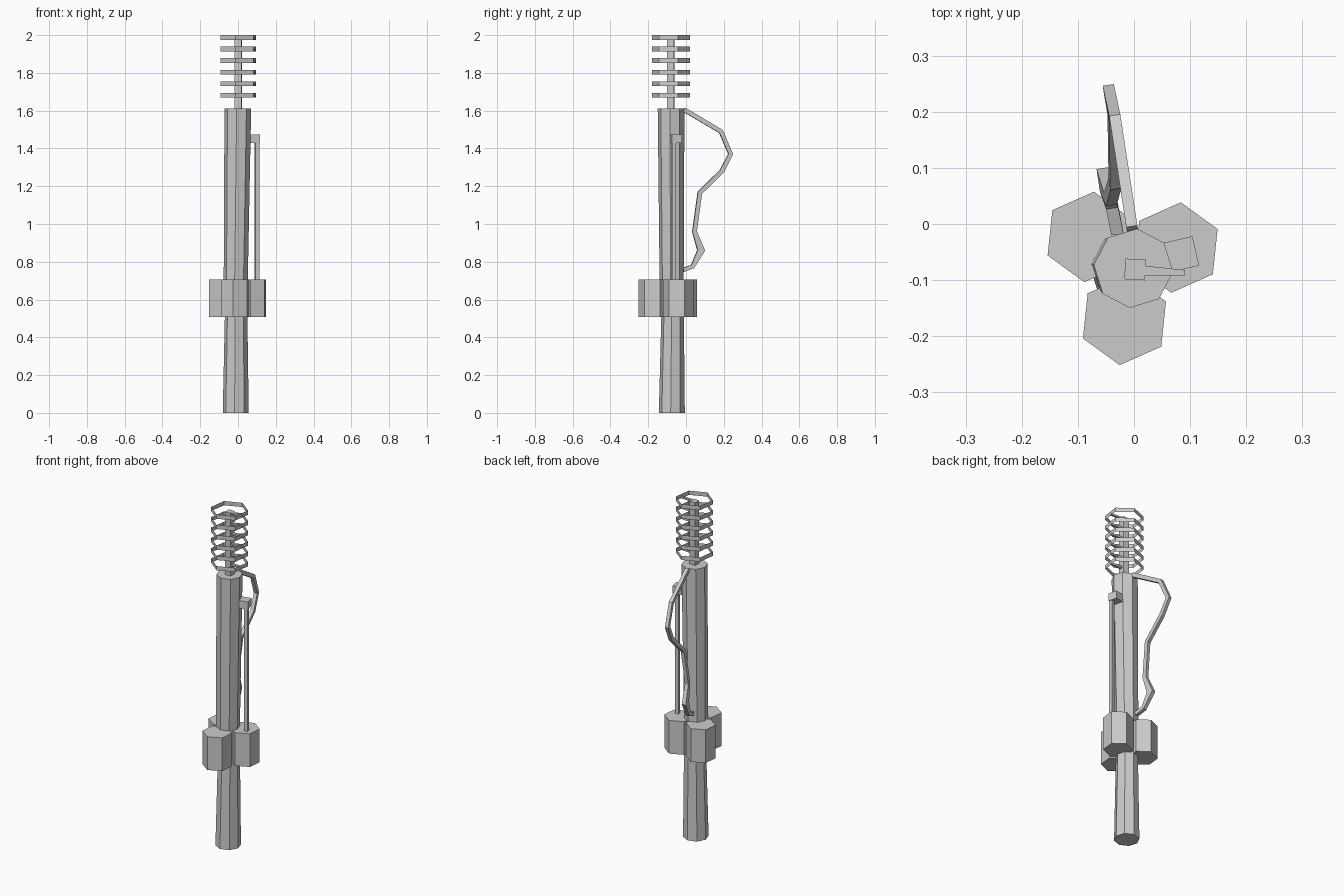
import bpy, math
from mathutils import Vector

if "Cube" in bpy.data.objects:
    bpy.data.objects.remove(bpy.data.objects["Cube"])

grey = bpy.data.materials.new("weathered grey")
grey.diffuse_color = (0.6, 0.6, 0.6, 1)
grey.use_nodes = True
grey.node_tree.nodes["Principled BSDF"].inputs["Base Color"].default_value = grey.diffuse_color


def make(name, verts, faces):
    me = bpy.data.meshes.new(name)
    me.from_pydata([tuple(v) for v in verts], [], faces)
    me.materials.append(grey)
    ob = bpy.data.objects.new(name, me)
    bpy.context.collection.objects.link(ob)
    return ob


def loft(name, loops, caps=True):
    """Skin a list of equal-length vertex loops."""
    n = len(loops[0])
    verts = [v for l in loops for v in l]
    faces = []
    for k in range(len(loops) - 1):
        for i in range(n):
            j = (i + 1) % n
            faces.append((k*n + i, k*n + j, k*n + n + j, k*n + n + i))
    if caps:
        faces.append(tuple(reversed(range(n))))
        faces.append(tuple(range(len(verts) - n, len(verts))))
    return make(name, verts, faces)


def ngon(cx, cy, z, r, n, phase):
    return [(cx + r*math.cos(math.radians(phase + 360*i/n)),
             cy + r*math.sin(math.radians(phase + 360*i/n)), z) for i in range(n)]


def tube(name, points, sizes, side):
    """Square tube along a path; each size is (half width, half depth)."""
    pts = [Vector(p) for p in points]
    side = Vector(side).normalized()
    loops = []
    for i, p in enumerate(pts):
        a = (p - pts[i-1]).normalized() if i > 0 else Vector()
        b = (pts[i+1] - p).normalized() if i < len(pts) - 1 else Vector()
        up = side.cross((a + b).normalized()).normalized()
        w, d = sizes[i]
        loops.append([p - side*w - up*d, p + side*w - up*d,
                      p + side*w + up*d, p - side*w + up*d])
    return loft(name, loops)


# Slightly uneven octagonal pole
loft("pole", [ngon(cx, cy, z, r, 8, 40) for cx, cy, z, r in (
    (-0.012, -0.075, 0.0, 0.069), (-0.010, -0.071, 0.51, 0.060),
    (-0.012, -0.076, 0.70, 0.064), (-0.001, -0.079, 1.612, 0.071))])

# Three hexagonal canisters clustered round the pole
for i, (cx, cy) in enumerate(((0.075, -0.042), (-0.08, -0.023), (-0.017, -0.171))):
    loft("canister_%d" % (i + 1),
         [ngon(cx, cy, z, 0.081, 6, 24) for z in (0.508, 0.705)])

# Thin side conduit with its bracket block
loft("conduit", [ngon(0.101, -0.065, z, 0.015, 4, 58) for z in (0.70, 1.44)])
loft("conduit_bracket", [ngon(0.084, -0.054, z, 0.038, 4, 58) for z in (1.43, 1.475)])

# Antenna mast, ribbon rings and their spokes
loft("mast", [ngon(0.002, -0.081, z, 0.026, 4, 42) for z in (1.60, 1.985)])
for i in range(6):
    z = 1.9875 - 0.0612*i
    loft("ring_%d" % (i + 1),
         [ngon(0.001, -0.08, z + h, 0.102, 6, 22) for h in (-0.0125, 0.0125)], caps=False)
    tube("ring_spoke_%d" % (i + 1), [(0.015, -0.083, z - 0.006), (0.091, -0.087, z - 0.006)],
         [(0.009, 0.005), (0.005, 0.005)], (0, 1, 0))

# Drooping cable at the back
path = [(-0.003, -0.01, 1.605), (-0.033, 0.185, 1.49), (-0.044, 0.236, 1.37),
        (-0.036, 0.19, 1.28), (-0.034, 0.073, 1.165), (-0.042, 0.045, 0.96),
        (-0.052, 0.08, 0.86), (-0.04, 0.035, 0.775), (-0.03, -0.015, 0.757)]
sizes = [(0.010, 0.012)] * 6 + [(0.012, 0.020)] + [(0.011, 0.011)] * 2
tube("cable", path, sizes, (1, 0.15, 0))
